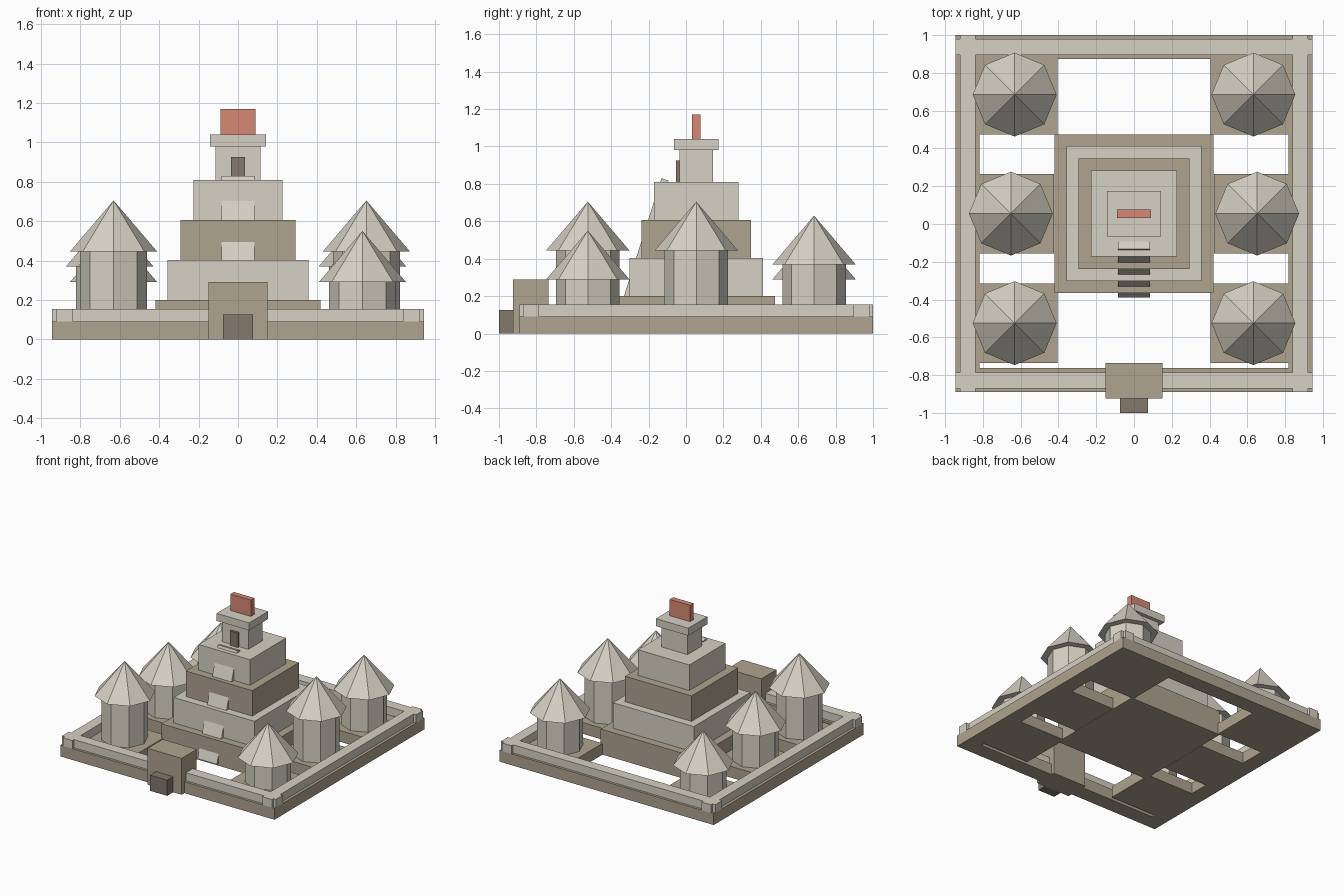
import bpy, bmesh, math
from mathutils import Matrix, Vector

default = bpy.data.objects.get("Cube")
if default:
    bpy.data.objects.remove(default, do_unlink=True)


def material(name, rgb):
    linear = [((c / 255 + 0.055) / 1.055) ** 2.4 for c in rgb] + [1.0]
    mat = bpy.data.materials.new(name)
    mat.use_nodes = True
    mat.diffuse_color = linear
    mat.node_tree.nodes["Principled BSDF"].inputs["Base Color"].default_value = linear
    return mat


STONE = material("pale stone", (214, 209, 196))
EARTH = material("brown stone", (175, 163, 143))
DARK = material("dark doorway", (131, 120, 108))
RED = material("red plaster", (214, 137, 117))


def add_object(name, bm, mat):
    mesh = bpy.data.meshes.new(name)
    bm.to_mesh(mesh)
    bm.free()
    mesh.materials.append(mat)
    obj = bpy.data.objects.new(name, mesh)
    bpy.context.collection.objects.link(obj)
    return obj


def box(name, mat, x, y, z, tilt=0.0):
    """Box from (low, high) ranges, optionally tilted about its own x axis."""
    ranges = (x, y, z)
    centre = Vector([(a + b) / 2 for a, b in ranges])
    size = [b - a for a, b in ranges]
    bm = bmesh.new()
    bmesh.ops.create_cube(bm, size=1, matrix=Matrix.Translation(centre)
                          @ Matrix.Rotation(tilt, 4, 'X') @ Matrix.Diagonal(size + [1]))
    return add_object(name, bm, mat)


def octagon(name, mat, x, y, z, r1, r2):
    """Eight-sided drum or pointed cone."""
    bm = bmesh.new()
    bmesh.ops.create_cone(bm, cap_ends=True, segments=8, radius1=r1, radius2=r2,
                          depth=z[1] - z[0],
                          matrix=Matrix.Translation((x, y, sum(z) / 2)))
    bmesh.ops.remove_doubles(bm, verts=bm.verts, dist=0.0001)
    return add_object(name, bm, mat)


# Enclosure: brown plinth with narrower pale beams crossing at the corners
FLOOR, WALL = 0.09, 0.155
FULL_X, FULL_Y = (-0.945, 0.945), (-0.89, 1.0)
for side, plinth, beam in (("front", (-0.89, -0.763), (-0.87, -0.785)),
                           ("back", (0.873, 1.0), (0.895, 0.98))):
    box(side + "_plinth", EARTH, FULL_X, plinth, (0, FLOOR))
    box(side + "_wall", STONE, FULL_X, beam, (FLOOR, WALL))
for side, plinth, beam in (("right", (-0.945, -0.818), (-0.922, -0.838)),
                           ("left", (0.818, 0.945), (0.838, 0.922))):
    box(side + "_plinth", EARTH, plinth, FULL_Y, (0, FLOOR))
    box(side + "_wall", STONE, beam, FULL_Y, (FLOOR, WALL))

# Stepped pyramid with alternating colours
CY = 0.055
levels = (0, 0.2, 0.403, 0.606, 0.81)
for i, half in enumerate((0.42, 0.357, 0.293, 0.227)):
    box(f"pyramid_tier_{i + 1}", STONE if i % 2 else EARTH,
        (-half, half), (CY - half, CY + half), levels[i:i + 2])

# Shrine, its roof slab, crest and doorway
box("shrine", STONE, (-0.115, 0.115), (CY - 0.09, CY + 0.09), (0.81, 0.98))
box("shrine_roof", STONE, (-0.143, 0.143), (CY - 0.12, CY + 0.12), (0.98, 1.04))
box("roof_crest", RED, (-0.09, 0.09), (CY - 0.022, CY + 0.022), (1.04, 1.17))
box("shrine_door", DARK, (-0.035, 0.035), (-0.053, -0.03), (0.81, 0.925))

# Steep stair ramp running through the tiers
slope = math.atan2(0.065, 0.205)
thick, length = 0.04, 0.85
ry = -0.26 + thick / 2 * math.cos(slope)
rz = 0.425 - thick / 2 * math.sin(slope)
box("stair_ramp", STONE, (-0.085, 0.085), (ry - thick / 2, ry + thick / 2),
    (rz - length / 2, rz + length / 2), -slope)

# Gatehouse and its entrance
box("gatehouse", EARTH, (-0.15, 0.15), (-0.925, -0.735), (0, 0.29))
box("gate_door", DARK, (-0.075, 0.075), (-1.0, -0.925), (0, 0.125))

# Six round huts of three heights, each on a square pad
EAVES = (0.445, 0.37, 0.29)
for row, (name, x, y) in enumerate((("front", 0.632, -0.525),
                                    ("middle", 0.652, CY),
                                    ("back", 0.632, 0.685))):
    for side, sign, eave in (("right", -1, EAVES[row]),
                             ("left", 1, EAVES[(row + 2) % 3])):
        label, cx = f"{name}_{side}_hut", sign * x
        box(label + "_pad", EARTH, (cx - 0.228, cx + 0.228), (y - 0.21, y + 0.21), (0, FLOOR))
        octagon(label + "_body", STONE, cx, y, (FLOOR, eave), 0.17, 0.17)
        octagon(label + "_roof", STONE, cx, y, (eave, eave + 0.26), 0.222, 0)
